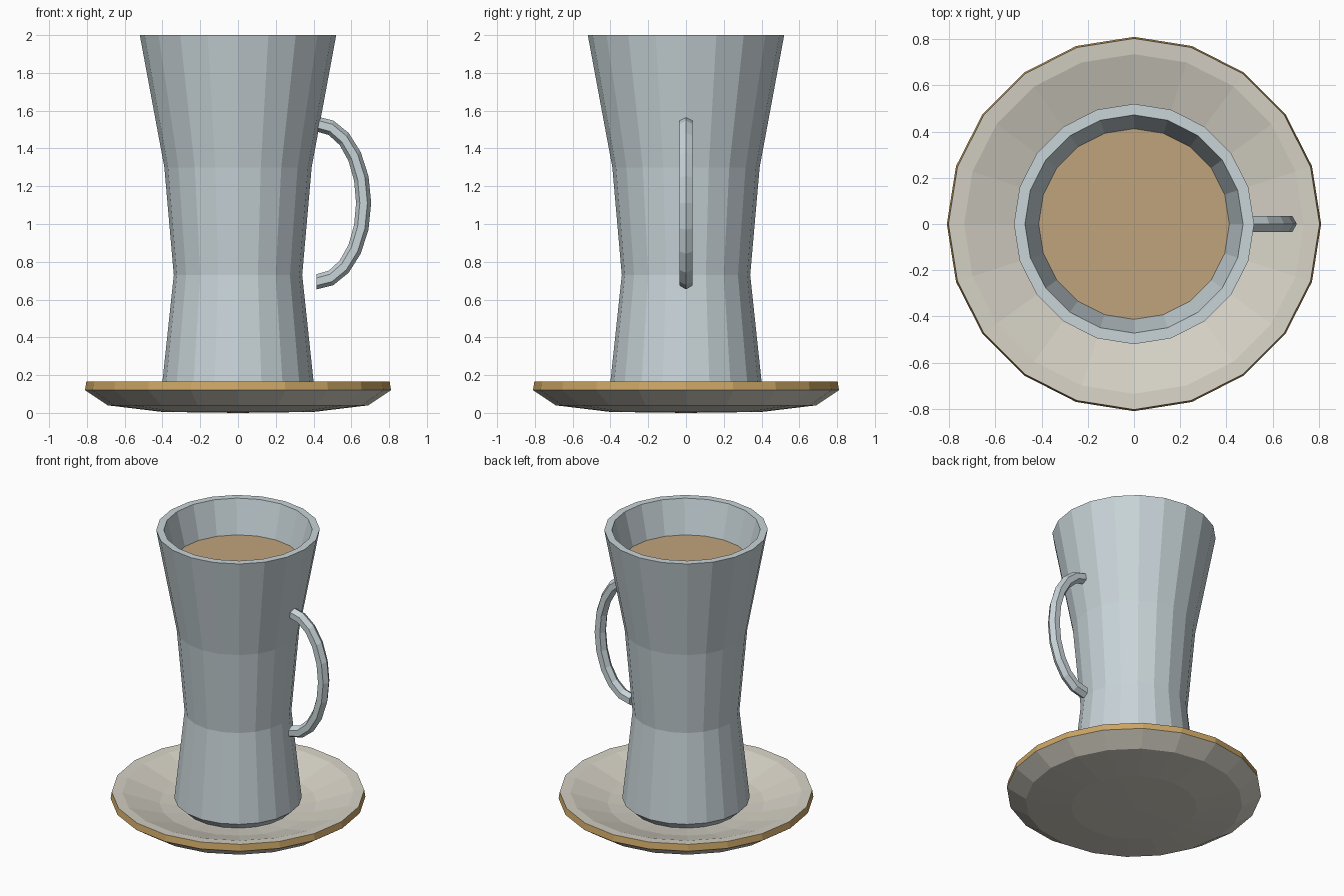
import bpy, bmesh
from math import sin, cos, pi

if "Cube" in bpy.data.objects:
    bpy.data.objects.remove(bpy.data.objects["Cube"])

SIDES = 20


def material(name, rgb):
    m = bpy.data.materials.new(name)
    m.diffuse_color = (*rgb, 1)
    m.use_nodes = True
    m.node_tree.nodes["Principled BSDF"].inputs["Base Color"].default_value = m.diffuse_color
    return m


def finish(name, bm, mat):
    bmesh.ops.recalc_face_normals(bm, faces=bm.faces)
    me = bpy.data.meshes.new(name)
    bm.to_mesh(me)
    bm.free()
    me.materials.append(mat)
    ob = bpy.data.objects.new(name, me)
    bpy.context.collection.objects.link(ob)
    return ob


def lathe(name, profile, mat):
    """Spin (radius, z) points around z; radius 0 closes to a point."""
    bm = bmesh.new()
    verts = [bm.verts.new((r, 0, z)) for r, z in profile]
    edges = [bm.edges.new(p) for p in zip(verts, verts[1:])]
    bmesh.ops.spin(bm, geom=verts + edges, cent=(0, 0, 0), axis=(0, 0, 1),
                   angle=2 * pi, steps=SIDES)
    bmesh.ops.remove_doubles(bm, verts=bm.verts, dist=0.0005)
    return finish(name, bm, mat)


china = material("blue_grey_china", (0.58, 0.66, 0.69))
cream = material("cream", (0.67, 0.64, 0.56))
gold = material("gold", (0.60, 0.38, 0.13))
coffee = material("coffee", (0.53, 0.37, 0.20))

# Saucer with a gold rim band
saucer = lathe("saucer", [(0, 0), (0.40, 0.005), (0.69, 0.04), (0.81, 0.12),
                          (0.803, 0.165), (0.735, 0.16), (0.50, 0.085),
                          (0.36, 0.065), (0, 0.065)], cream)
saucer.data.materials.append(gold)
for f in saucer.data.polygons:
    if all(saucer.data.vertices[i].co.xy.length > 0.79 for i in f.vertices):
        f.material_index = 1

# Waisted cup with an open, hollow top
lathe("cup", [(0, 0.06), (0.34, 0.06), (0.405, 0.12), (0.34, 0.73),
              (0.39, 1.30), (0.52, 2.0), (0.472, 2.0), (0.41, 1.76),
              (0.35, 1.30), (0.30, 0.73), (0.35, 0.15), (0, 0.15)], china)

# Drink surface
lathe("drink", [(0, 1.77), (0.413, 1.77)], coffee)

# Handle: hexagonal section swept along half an ellipse
bm = bmesh.new()
STEPS = 10
rings = []
for i in range(STEPS + 1):
    t = -pi / 2 + pi * i / STEPS
    ring = []
    for k in range(6):
        a = k * pi / 3
        d = 0.04 * cos(a)
        ring.append(bm.verts.new((0.415 + (0.25 + d) * cos(t), 0.04 * sin(a),
                                  1.112 + (0.418 + d) * sin(t))))
    rings.append(ring)
for a, b in zip(rings, rings[1:]):
    for k in range(6):
        n = (k + 1) % 6
        bm.faces.new((a[k], a[n], b[n], b[k]))
bm.faces.new(rings[0])
bm.faces.new(rings[-1])
finish("handle", bm, china)
